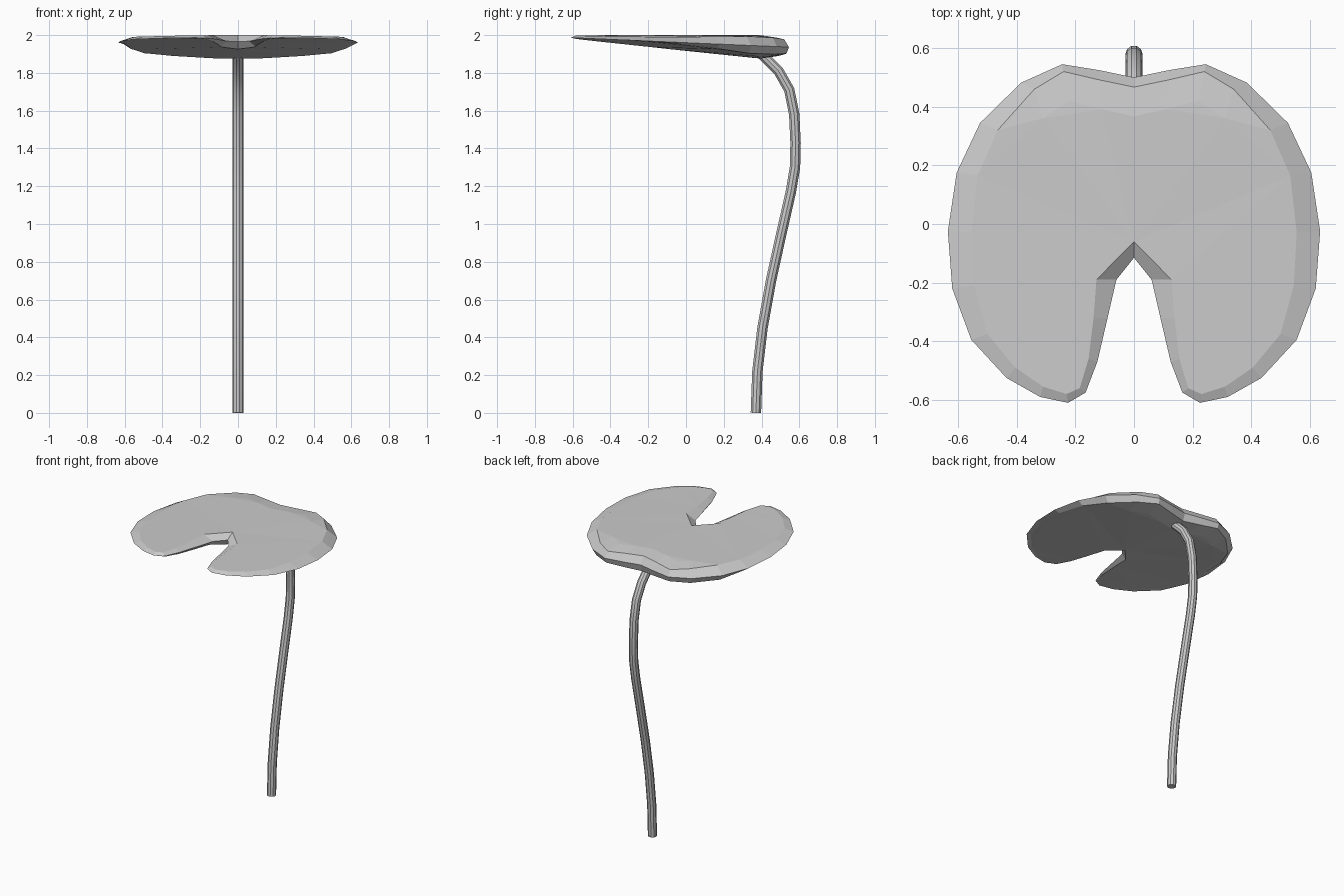
import bpy, bmesh

if "Cube" in bpy.data.objects:
    bpy.data.objects.remove(bpy.data.objects["Cube"])

# Right half of the leaf: rim x, y, then inset edge x, y (back notch to front slit)
HALF = [
    (0, .50, 0, .467), (.12, .525, .12, .492), (.245, .545, .24, .52),
    (.385, .482, .34, .46), (.525, .345, .465, .32), (.605, .175, .533, .165),
    (.635, -.025, .555, -.03), (.62, -.22, .545, -.21), (.555, -.395, .50, -.375),
    (.435, -.525, .405, -.49), (.32, -.59, .31, -.555), (.225, -.61, .23, -.58),
    (.165, -.575, .185, -.56), (.125, -.47, .155, -.46), (.09, -.32, .138, -.32),
    (.06, -.19, .128, -.19), (0, -.115, 0, -.06),
]
OUTLINE = HALF + [(-a, b, -c, d) for a, b, c, d in HALF[-2:0:-1]]


def top_z(x, y):
    return 2 - .03 * x * x - max(0, y - .4) * .17


def bottom_z(x, y):
    return 1.875 + .104 * (.4 - y) + .09 * x * x + max(0, y - .4) * .27


def rim_z(x, y):
    return 1.96 - .043 * y


# Leaf pad: stacked rings joined by strips, closed above and below
bm = bmesh.new()
rings = []
levels = [[], [], [], []]
for rx, ry, ix, iy in OUTLINE:
    bx, by = (rx + ix) / 2, (ry + iy) / 2
    levels[0].append((bx, by, bottom_z(bx, by)))
    levels[1].append((rx, ry, rim_z(rx, ry)))
    levels[2].append((ix, iy, top_z(ix, iy)))
    jx, jy = (ix * .92, iy - .1) if iy > .4 else (ix, iy)
    levels[3].append((jx, jy, top_z(jx, jy)))
# Thick back edge of the underside, tucked in to the stem
under = [(x * .94, y - .11 if y > .4 else y) for x, y, z in levels[0]]
levels.insert(0, [(x, y, bottom_z(x, y)) for x, y in under])
rings = [[bm.verts.new(p) for p in level] for level in levels]
n = len(OUTLINE)
for low, high in zip(rings, rings[1:]):
    for i in range(n):
        j = (i + 1) % n
        bm.faces.new((low[i], low[j], high[j], high[i]))
caps = [bm.faces.new(rings[0]), bm.faces.new(rings[-1])]
bmesh.ops.triangulate(bm, faces=caps)
bmesh.ops.remove_doubles(bm, verts=bm.verts, dist=.0005)
bmesh.ops.recalc_face_normals(bm, faces=bm.faces)
mesh = bpy.data.meshes.new("leaf_pad")
bm.to_mesh(mesh)
bm.free()
bpy.context.collection.objects.link(bpy.data.objects.new("leaf_pad", mesh))

# Curved stem
PATH = [(.37, 0), (.378, .22), (.405, .45), (.45, .70), (.505, .95), (.555, 1.17),
        (.577, 1.30), (.58, 1.43), (.573, 1.58), (.547, 1.71), (.49, 1.81),
        (.42, 1.88), (.39, 1.91)]
curve = bpy.data.curves.new("stem", "CURVE")
curve.dimensions = "3D"
curve.bevel_depth = .029
curve.bevel_resolution = 3
curve.use_fill_caps = True
spline = curve.splines.new("POLY")
spline.points.add(len(PATH) - 1)
for point, (y, z) in zip(spline.points, PATH):
    point.co = (0, y, z, 1)
stem = bpy.data.objects.new("stem", curve)
bpy.context.collection.objects.link(stem)
bpy.context.view_layer.objects.active = stem
stem.select_set(True)
bpy.ops.object.convert(target="MESH")
bpy.ops.object.shade_smooth_by_angle()
